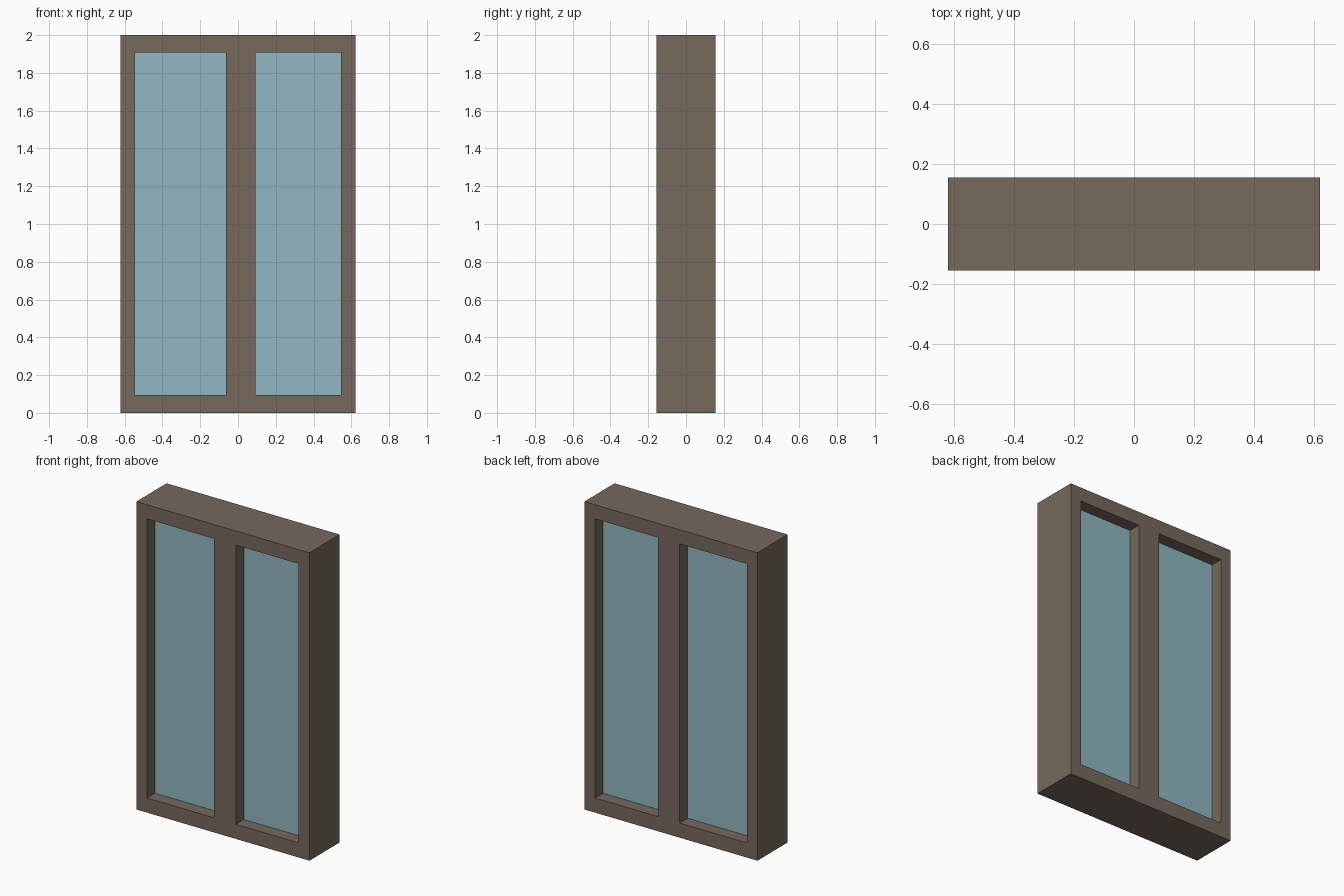
import bpy, bmesh

if "Cube" in bpy.data.objects:
    bpy.data.objects.remove(bpy.data.objects["Cube"])

HALF_DEPTH = 0.155      # frame runs from -y to +y
GLASS_HALF = 0.073      # glass sits recessed on both sides
XS = [-0.622, -0.546, -0.063, 0.093, 0.544, 0.622]   # jamb, pane, mullion, pane, jamb
ZS = [0.0, 0.095, 1.908, 2.0]                        # sill, pane, head
PANES = [(1, 1), (3, 1)]                             # (column, row) of the openings


def material(name, rgb):
    mat = bpy.data.materials.new(name)
    mat.diffuse_color = (*rgb, 1.0)
    mat.use_nodes = True
    mat.node_tree.nodes["Principled BSDF"].inputs["Base Color"].default_value = mat.diffuse_color
    return mat


def slab(name, cells, half, mat):
    """Extrude the chosen grid cells through the depth as one welded solid."""
    bm = bmesh.new()
    verts = {}

    def corner(i, k):
        if (i, k) not in verts:
            verts[i, k] = bm.verts.new((XS[i], -half, ZS[k]))
        return verts[i, k]

    faces = [bm.faces.new([corner(i, k), corner(i + 1, k),
                           corner(i + 1, k + 1), corner(i, k + 1)])
             for i, k in cells]
    ext = bmesh.ops.extrude_face_region(bm, geom=faces, use_keep_orig=True)
    moved = [g for g in ext["geom"] if isinstance(g, bmesh.types.BMVert)]
    bmesh.ops.translate(bm, verts=moved, vec=(0, 2 * half, 0))
    bmesh.ops.recalc_face_normals(bm, faces=bm.faces[:])
    mesh = bpy.data.meshes.new(name)
    bm.to_mesh(mesh)
    bm.free()
    mesh.materials.append(mat)
    obj = bpy.data.objects.new(name, mesh)
    bpy.context.collection.objects.link(obj)
    return obj


wood = material("brown_frame", (0.18, 0.14, 0.107))
glass = material("blue_glass", (0.275, 0.48, 0.53))

# Frame with mullion: every grid cell except the two openings
frame_cells = [(i, k) for i in range(5) for k in range(3) if (i, k) not in PANES]
slab("window_frame", frame_cells, HALF_DEPTH, wood)

# Glass panes filling the openings
for side, cell in zip(("left", "right"), PANES):
    slab(f"{side}_glass_pane", [cell], GLASS_HALF, glass)
